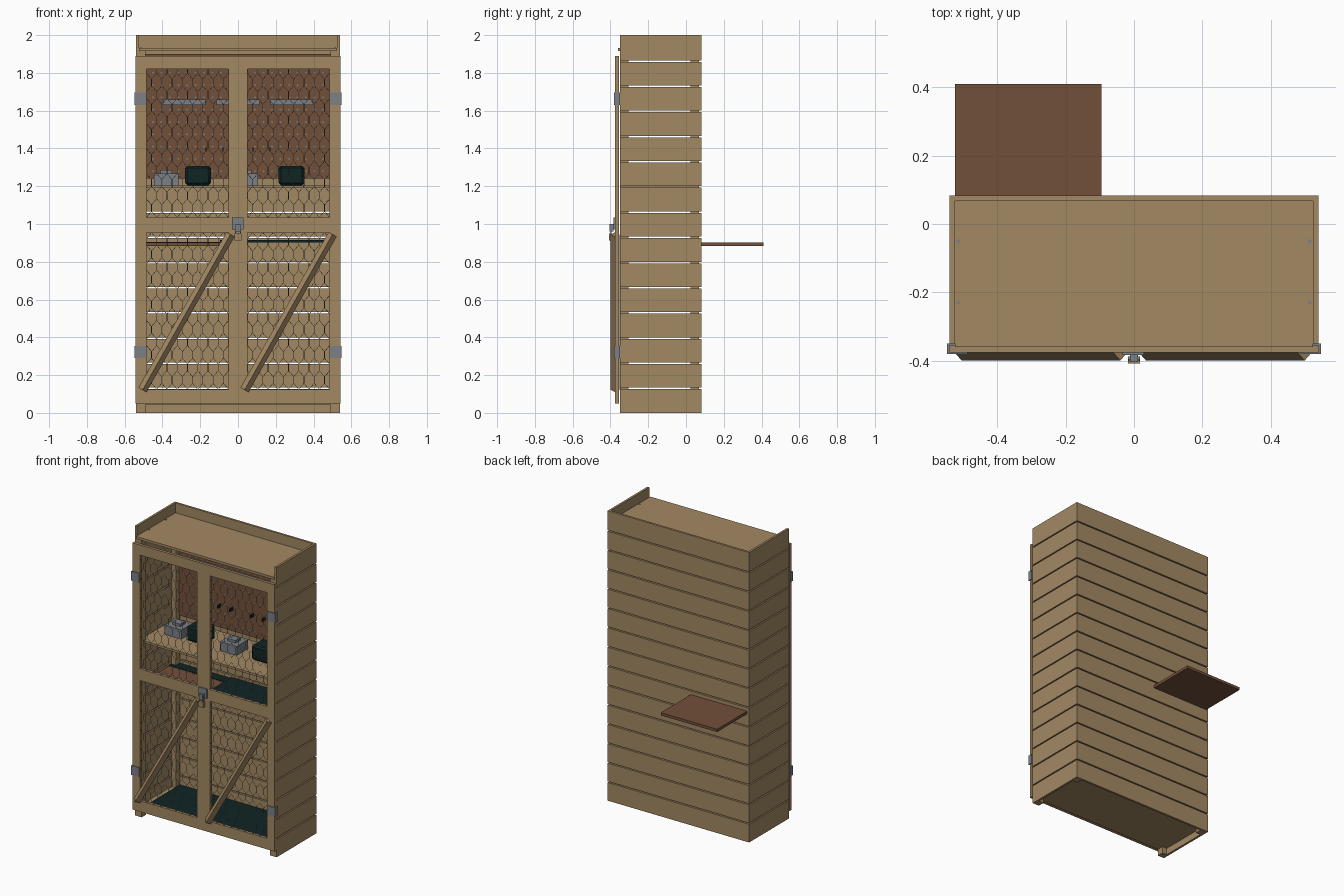
import bpy, bmesh, math
from mathutils import Matrix, Vector

cube = bpy.data.objects.get("Cube")
if cube:
    bpy.data.objects.remove(cube, do_unlink=True)


def material(name, rgb):
    m = bpy.data.materials.new(name)
    m.use_nodes = True
    m.diffuse_color = (*rgb, 1)
    m.node_tree.nodes["Principled BSDF"].inputs["Base Color"].default_value = (*rgb, 1)
    return m


wood = material("light_wood", (0.37, 0.25, 0.127))
brown = material("red_brown_board", (0.17, 0.08, 0.042))
steel = material("grey_steel", (0.2, 0.22, 0.24))
dark = material("dark_teal", (0.005, 0.018, 0.018))


def finish(bm, name, mat):
    mesh = bpy.data.meshes.new(name)
    bm.to_mesh(mesh)
    bm.free()
    mesh.materials.append(mat)
    ob = bpy.data.objects.new(name, mesh)
    bpy.context.collection.objects.link(ob)
    return ob


def boxes(name, mat, items):
    """One object from boxes given as (x range, y range, z range)."""
    bm = bmesh.new()
    for ranges in items:
        mid = Vector([(a + b) / 2 for a, b in ranges])
        size = [b - a for a, b in ranges]
        bmesh.ops.create_cube(bm, size=1, matrix=Matrix.Translation(mid) @ Matrix.Diagonal((*size, 1)))
    return finish(bm, name, mat)


def both(x0, x1):
    """The same x range on both sides."""
    return [(x0, x1), (-x1, -x0)]


W, IN = 0.54, 0.525
FRONT, BACK = -0.35, 0.083
PITCH, GAP = 2.0 / 15, 0.008
courses = [(i * PITCH, (i + 1) * PITCH - (GAP if i < 14 else 0)) for i in range(15)]

# plank cladding
boxes("side_planks", wood, [(x, (FRONT, BACK), z) for z in courses for x in both(IN, W)])
boxes("back_planks", wood, [((-IN, IN), (0.068, BACK), z) for z in courses])

# corner posts, floor, roof, shelf
boxes("corner_posts", wood, [(x, y, (0, 1.915)) for x in both(0.49, IN)
                             for y in ((FRONT, -0.305), (0.025, 0.068))])
boxes("floor", wood, [((-IN, IN), (FRONT, 0.068), (0.045, 0.06))])
boxes("floor_mat", dark, [((-0.49, 0.49), (-0.34, 0.066), (0.06, 0.067))])
boxes("roof", wood, [((-IN, IN), (-0.36, 0.068), (1.915, 1.932))])
boxes("roof_screws", steel, [(x, (y - 0.005, y + 0.005), (1.932, 1.935))
                             for x in both(0.51, 0.52) for y in (-0.05, -0.23)])
boxes("upper_shelf", wood, [((-IN, IN), (-0.32, 0.068), (1.19, 1.205))])

# board passing through the back wall, with a dark work mat beside it
boxes("slide_out_board", brown, [((-IN, -0.095), (-0.15, 0.41), (0.883, 0.902))])
boxes("work_mat", dark, [((-0.095, IN), (-0.15, 0.066), (0.902, 0.914)),
                         ((-IN, -0.095), (0.0, 0.066), (0.902, 0.906))])

# pegboard with rows of pegs, tool rails and hooks
boxes("pegboard", brown, [((-0.49, 0.49), (0.055, 0.068), (1.24, 1.9))])
bm = bmesh.new()
turn = Matrix.Rotation(math.pi / 2, 4, 'X')
for row in range(9):
    for col in range(-10, 11):
        place = Matrix.Translation((col * 0.045, 0.054, 1.28 + row * 0.065))
        bmesh.ops.create_circle(bm, cap_ends=True, segments=6, radius=0.005, matrix=place @ turn)
finish(bm, "peg_dots", steel)
boxes("tool_rails", steel, [((c - 0.113, c + 0.113), (0.035, 0.055), (1.63, 1.66))
                            for c in (-0.285, 0, 0.285)])
boxes("hooks", dark, [((c - 0.003, c + 0.003), (0.02, 0.055), (1.385, 1.405))
                      for c in (-0.17, -0.08, 0.08, 0.17)])

# storage boxes on the shelf
for i, (grey_x, dark_x) in enumerate(((-0.38, -0.212), (0.042, 0.283))):
    boxes(f"grey_box_{i + 1}", steel, [
        ((grey_x - 0.064, grey_x + 0.064), (-0.165, -0.04), (1.205, 1.268)),
        ((grey_x - 0.03, grey_x + 0.03), (-0.13, -0.075), (1.268, 1.285))])
    tub = boxes(f"dark_tub_{i + 1}", dark, [
        ((dark_x - 0.068, dark_x + 0.068), (-0.165, -0.04), (1.205, 1.308))])
    bevel = tub.modifiers.new("bevel", 'BEVEL')
    bevel.width, bevel.segments = 0.012, 1

# pair of framed doors
DOOR = (-0.376, -0.356)
BOTTOM, TOP = (0.05, 0.125), (1.82, 1.89)
RAIL = (0.955, 1.035)
for side, sign in (("left", 1), ("right", -1)):
    def span(a, b):
        return tuple(sorted((sign * a, sign * b)))
    parts = [(span(0, 0.05), DOOR, (0.05, 1.89)), (span(0.485, 0.542), DOOR, (0.05, 1.89))]
    parts += [(span(0.05, 0.485), DOOR, z) for z in (BOTTOM, RAIL, TOP)]
    boxes(f"{side}_door_frame", wood, parts)
    boxes(f"{side}_hinges", steel, [(span(0.488, 0.548), (-0.381, -0.35), (z, z + 0.065))
                                    for z in (0.29, 1.63)])

# diagonal braces set edge-on
for side, x in (("left", 0.035), ("right", -0.505)):
    a, b = Vector((x, DOOR[0], 0.122)), Vector((x + 0.465, DOOR[0], 0.945))
    along = b - a
    bm = bmesh.new()
    frame = Matrix.Rotation(math.atan2(along.x, along.z), 4, 'Y') @ Matrix.Rotation(math.pi / 4, 4, 'Z')
    bmesh.ops.create_cube(bm, size=1, matrix=Matrix.Translation((a + b) / 2) @ frame
                          @ Matrix.Diagonal((0.034, 0.034, along.length, 1)))
    finish(bm, f"{side}_door_brace", wood)


# hexagonal wire netting
def netting(name, x0, x1, z0, z1):
    cu = bpy.data.curves.new(name, 'CURVE')
    cu.dimensions = '3D'
    cu.bevel_depth, cu.bevel_resolution = 0.0017, 0
    y, half, amp, pitch = -0.375, 0.0272, 0.016, 0.0665

    def wire(points):
        sp = cu.splines.new('POLY')
        sp.points.add(len(points) - 1)
        for p, (px, pz) in zip(sp.points, points):
            p.co = (px, y, pz, 1)

    cols = round((x1 - x0) / half)
    rows = int((z1 - z0 - amp) / pitch) + 1
    for r in range(rows):
        base = z0 + amp + r * pitch
        zig = [(x0 + c * (x1 - x0) / cols, base + (amp if (c + r) % 2 else -amp))
               for c in range(cols + 1)]
        wire(zig)
        for px, pz in zig:
            if pz > base:
                wire([(px, pz), (px, min(z1, base + pitch - amp))])
    cu.materials.append(steel)
    bpy.context.collection.objects.link(bpy.data.objects.new(name, cu))


for side, (xa, xb) in (("left", (0.05, 0.485)), ("right", (-0.485, -0.05))):
    netting(f"{side}_lower_netting", xa, xb, BOTTOM[1], RAIL[0])
    netting(f"{side}_upper_netting", xa, xb, RAIL[1], TOP[0])

# hasp and padlock
boxes("hasp", steel, [((-0.033, 0.03), (-0.384, -0.376), (0.97, 1.035)),
                      ((-0.012, 0.012), (-0.405, -0.384), (0.96, 1.0))])
boxes("padlock", wood, [((-0.018, 0.018), (-0.408, -0.388), (0.913, 0.95))])
boxes("padlock_shackle", steel, [(x, (-0.401, -0.395), (0.95, 0.985)) for x in both(0.01, 0.016)]
      + [((-0.016, 0.016), (-0.401, -0.395), (0.985, 0.991))])
